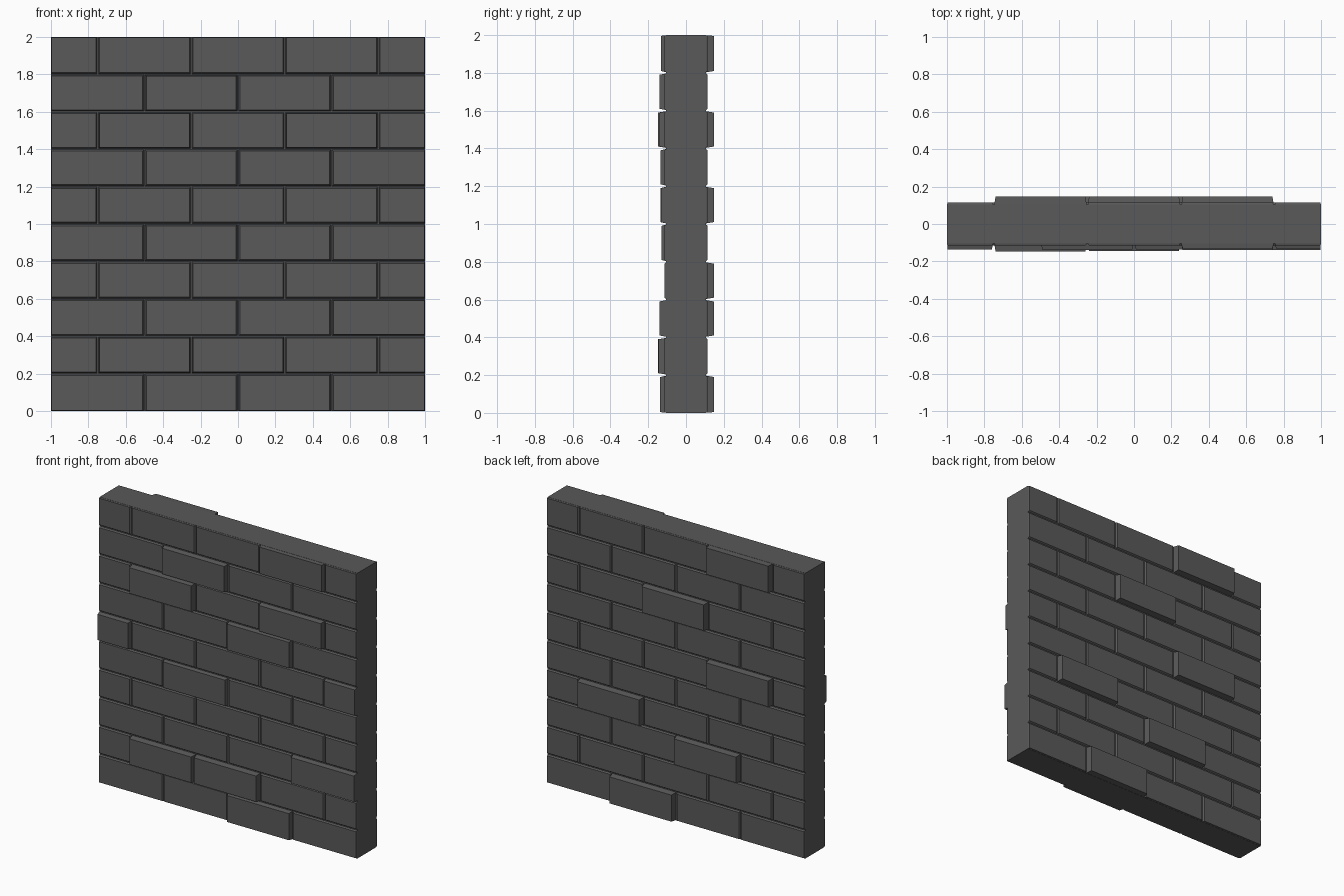
import bpy, bmesh

if "Cube" in bpy.data.objects:
    bpy.data.objects.remove(bpy.data.objects["Cube"])

stone = bpy.data.materials.new("dark grey stone")
stone.diffuse_color = (0.1, 0.1, 0.1, 1)
stone.use_nodes = True
stone.node_tree.nodes["Principled BSDF"].inputs["Base Color"].default_value = stone.diffuse_color

ROWS, ROW_H = 10, 0.2
CORE = 0.105      # half depth of the slab behind the bricks
FLUSH = 0.115     # face distance of an ordinary brick
TAPER = 0.010     # how much a brick narrows toward its face

# Bricks that stick out: (row, index along the row) -> face distance
FRONT_PROUD = {(0, 2): 0.137, (1, 1): 0.147, (1, 2): 0.145, (2, 3): 0.14,
               (4, 1): 0.13, (5, 0): 0.135, (5, 4): 0.13, (6, 2): 0.135,
               (7, 1): 0.147, (7, 3): 0.14, (8, 1): 0.14, (9, 3): 0.132}
BACK_PROUD = {(0, 2): 0.147, (2, 1): 0.147, (3, 3): 0.147,
              (5, 1): 0.147, (7, 2): 0.147, (9, 1): 0.147}


def make_object(name, bm):
    bmesh.ops.recalc_face_normals(bm, faces=bm.faces)
    mesh = bpy.data.meshes.new(name)
    bm.to_mesh(mesh)
    bm.free()
    mesh.materials.append(stone)
    obj = bpy.data.objects.new(name, mesh)
    bpy.context.collection.objects.link(obj)
    return obj


def add_brick(bm, x0, x1, z0, z1, side, face):
    """Tapered block rooted in the slab and narrowing toward its face."""
    rings = []
    for y, inset in ((CORE - 0.005, 0.0), (CORE, 0.003), (face, TAPER)):
        # wall ends, top and bottom stay almost flush
        a = x0 + inset * (0.4 if x0 <= -1 else 1)
        b = x1 - inset * (0.4 if x1 >= 1 else 1)
        c = z0 + inset * (0.4 if z0 <= 0 else 1)
        d = z1 - inset * (0.4 if z1 >= 2 else 1)
        rings.append([bm.verts.new((x, side * y, z))
                      for x, z in ((a, c), (b, c), (b, d), (a, d))])
    for lo, hi in zip(rings, rings[1:]):
        for i in range(4):
            j = (i + 1) % 4
            bm.faces.new((lo[i], lo[j], hi[j], hi[i]))
    bm.faces.new(rings[-1])
    bm.faces.new(rings[0][::-1])


# Solid slab
bm = bmesh.new()
bmesh.ops.create_cube(bm, size=1)
for v in bm.verts:
    v.co = (v.co.x * 2, v.co.y * 2 * CORE, v.co.z * 2 + 1)
make_object("wall_core", bm)

# Running-bond bricks on both sides
for name, side, proud in (("front_bricks", -1, FRONT_PROUD),
                          ("back_bricks", 1, BACK_PROUD)):
    bm = bmesh.new()
    for row in range(ROWS):
        if row % 2:
            cuts = (-1, -0.75, -0.25, 0.25, 0.75, 1)
        else:
            cuts = (-1, -0.5, 0, 0.5, 1)
        for i, (x0, x1) in enumerate(zip(cuts, cuts[1:])):
            z0 = row * ROW_H
            z1 = 2 if row == ROWS - 1 else z0 + ROW_H
            add_brick(bm, x0, x1, z0, z1, side, proud.get((row, i), FLUSH))
    make_object(name, bm)
